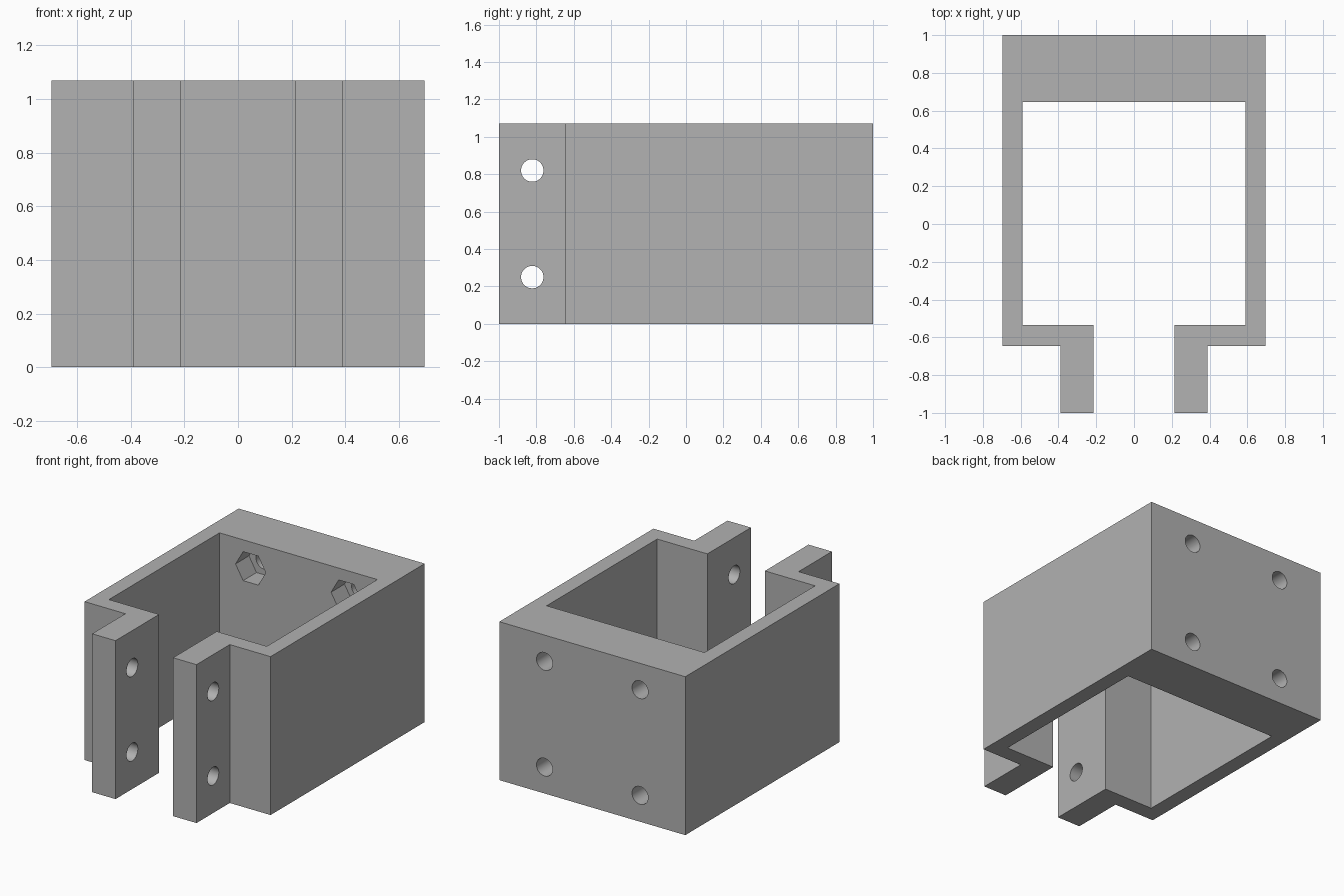
import bpy, bmesh
from math import pi, sin, cos
from mathutils import Matrix, Vector

if "Cube" in bpy.data.objects:
    bpy.data.objects.remove(bpy.data.objects["Cube"], do_unlink=True)

HEIGHT = 1.07
BACK_INNER, BACK_OUTER = 0.645, 1.0

grey = bpy.data.materials.new("plain_grey")
grey.use_nodes = True
grey.diffuse_color = (0.445, 0.445, 0.445, 1)
grey.node_tree.nodes["Principled BSDF"].inputs["Base Color"].default_value = grey.diffuse_color


def prism(name, points, length, matrix=Matrix()):
    """Extrude a flat outline along its local z, then place it."""
    bm = bmesh.new()
    face = bm.faces.new([bm.verts.new((x, y, 0)) for x, y in points])
    extruded = bmesh.ops.extrude_face_region(bm, geom=[face])["geom"]
    top = [v for v in extruded if isinstance(v, bmesh.types.BMVert)]
    bmesh.ops.translate(bm, verts=top, vec=(0, 0, length))
    bm.transform(matrix)
    bmesh.ops.recalc_face_normals(bm, faces=bm.faces)
    mesh = bpy.data.meshes.new(name)
    bm.to_mesh(mesh)
    bm.free()
    mesh.materials.append(grey)
    obj = bpy.data.objects.new(name, mesh)
    bpy.context.collection.objects.link(obj)
    return obj


def ring(radius, sides):
    return [(radius * cos(2 * pi * i / sides), radius * sin(2 * pi * i / sides))
            for i in range(sides)]


def cut(target, cutter):
    """Subtract the cutter from the target and discard it."""
    mod = target.modifiers.new("cut", 'BOOLEAN')
    mod.operation, mod.solver, mod.object = 'DIFFERENCE', 'EXACT', cutter
    cutter.hide_render = True
    bpy.context.view_layer.objects.active = target
    bpy.ops.object.modifier_apply(modifier=mod.name)
    bpy.data.objects.remove(cutter, do_unlink=True)


# Open clamp body: half outline from the back wall round to the flange, mirrored
half = [(0.695, BACK_OUTER), (0.695, -0.645), (0.39, -0.645), (0.39, -1),
        (0.215, -1), (0.215, -0.535), (0.59, -0.535), (0.59, BACK_INNER)]
outline = half + [(-x, y) for x, y in reversed(half)]
body = prism("clamp_bracket", outline, HEIGHT)

# Bolt holes through both flanges
along_x = Matrix.Rotation(pi / 2, 4, 'Y')
for z in (0.25, 0.82):
    place = Matrix.Translation(Vector((-0.6, -0.822, z))) @ along_x
    cut(body, prism("flange_hole_cutter", ring(0.06, 48), 1.2, place))

# Bolt holes through the back wall, with hexagonal nut pockets inside
along_y = Matrix.Rotation(-pi / 2, 4, 'X')
for x in (-0.357, 0.357):
    for z in (0.178, 0.892):
        place = Matrix.Translation(Vector((x, BACK_INNER - 0.1, z))) @ along_y
        cut(body, prism("back_hole_cutter", ring(0.06, 48), 0.6, place))
        cut(body, prism("nut_pocket_cutter", ring(0.113, 6), 0.243, place))

# Flat walls, smooth hole sides
bpy.ops.object.select_all(action='DESELECT')
body.select_set(True)
bpy.context.view_layer.objects.active = body
bpy.ops.object.shade_smooth_by_angle(angle=pi / 6)
